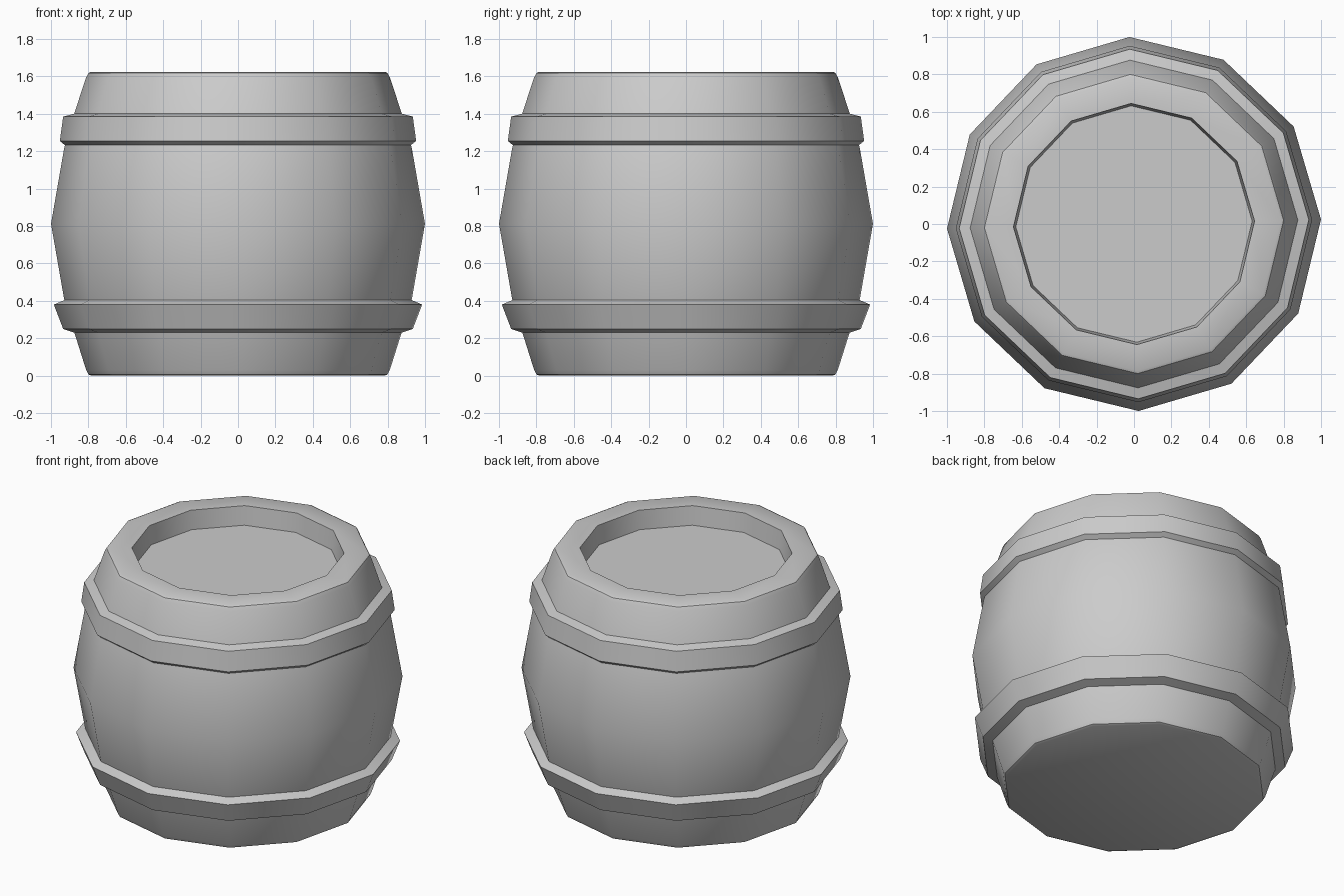
import bpy, bmesh
from math import cos, sin, tau, radians

if "Cube" in bpy.data.objects:
    bpy.data.objects.remove(bpy.data.objects["Cube"])

SIDES = 12
TWIST = radians(1.4)


def lathe(name, profile, closed):
    """Turn (radius, z) points round z; either join the profile ends or cap them."""
    bm = bmesh.new()
    rings = []
    for r, z in profile:
        angles = [TWIST + tau * i / SIDES for i in range(SIDES)]
        rings.append([bm.verts.new((r * cos(a), r * sin(a), z)) for a in angles])
    pairs = list(zip(rings, rings[1:]))
    if closed:
        pairs.append((rings[-1], rings[0]))
    else:
        bm.faces.new(rings[0])
        bm.faces.new(rings[-1])
    for low, high in pairs:
        for i in range(SIDES):
            j = (i + 1) % SIDES
            bm.faces.new((low[i], low[j], high[j], high[i]))
    bmesh.ops.recalc_face_normals(bm, faces=bm.faces)
    mesh = bpy.data.meshes.new(name)
    bm.to_mesh(mesh)
    bm.free()
    obj = bpy.data.objects.new(name, mesh)
    bpy.context.collection.objects.link(obj)
    bpy.ops.object.select_all(action='DESELECT')
    obj.select_set(True)
    bpy.context.view_layer.objects.active = obj
    bpy.ops.object.shade_smooth_by_angle(angle=radians(35))
    return obj


# Bulging body with softened rims and a sunken lid
lathe("barrel_body", [
    (0.785, 0.0), (0.80, 0.007), (0.812, 0.03), (0.875, 0.23), (0.93, 0.41),
    (1.0, 0.812), (0.93, 1.215), (0.875, 1.405), (0.812, 1.595),
    (0.80, 1.618), (0.785, 1.625), (0.645, 1.625), (0.632, 1.50),
], closed=False)

# Lower hoop flares upwards, upper hoop flares downwards
lathe("lower_hoop", [(0.86, 0.225), (0.935, 0.25), (0.985, 0.38), (0.915, 0.41)], closed=True)
lathe("upper_hoop", [(0.91, 1.22), (0.953, 1.255), (0.935, 1.385), (0.86, 1.405)], closed=True)
